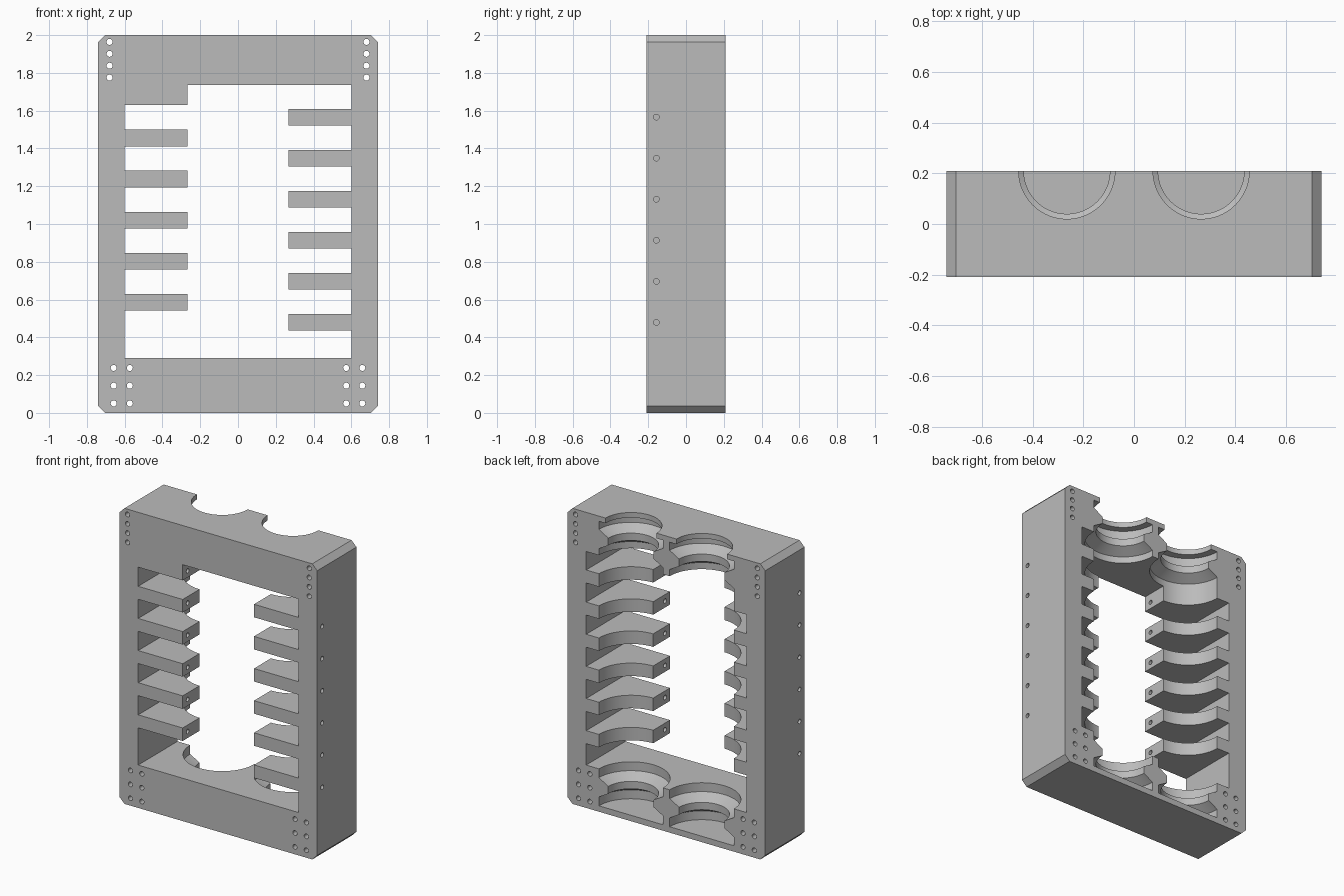
import bpy, bmesh, math
from mathutils import Matrix, Vector

if "Cube" in bpy.data.objects:
    bpy.data.objects.remove(bpy.data.objects["Cube"])

HALF_W, HALF_D, HEIGHT, CHAMFER = 0.74, 0.21, 2.0, 0.037
SLOT_X, TIP_X = 0.60, 0.267          # opening side walls, shelf tips
SLOT_LOW, SLOT_HIGH = 0.29, 1.735    # opening floor and ceiling
PITCH, SHELF = 0.2174, 0.088         # shelf spacing and thickness
RIGHT_Z = [0.479 + PITCH * i for i in range(6)]   # shelf centres at +x
LEFT_Z = [0.586 + PITCH * i for i in range(6)]    # shelf centres at -x

grey = bpy.data.materials.new("mid_grey")
grey.use_nodes = True
grey.diffuse_color = (0.5, 0.5, 0.5, 1)
grey.node_tree.nodes["Principled BSDF"].inputs["Base Color"].default_value = (0.5, 0.5, 0.5, 1)


def to_object(bm, name):
    bmesh.ops.recalc_face_normals(bm, faces=bm.faces)
    mesh = bpy.data.meshes.new(name)
    bm.to_mesh(mesh)
    bm.free()
    mesh.materials.append(grey)
    obj = bpy.data.objects.new(name, mesh)
    bpy.context.collection.objects.link(obj)
    return obj


def prism(name, outline, half_depth):
    """Extrude an x-z outline along y."""
    bm = bmesh.new()
    face = bm.faces.new([bm.verts.new((x, -half_depth, z)) for x, z in outline])
    side = bmesh.ops.extrude_face_region(bm, geom=[face])["geom"]
    verts = [v for v in side if isinstance(v, bmesh.types.BMVert)]
    bmesh.ops.translate(bm, verts=verts, vec=(0, 2 * half_depth, 0))
    return to_object(bm, name)


def lathe(name, profile, x, y, steps=96):
    """Spin a closed (radius, z) profile about a vertical axis."""
    bm = bmesh.new()
    verts = [bm.verts.new((r, 0, z)) for r, z in profile]
    edges = [bm.edges.new(pair) for pair in zip(verts, verts[1:])]
    bmesh.ops.spin(bm, geom=verts + edges, cent=(0, 0, 0), axis=(0, 0, 1),
                   angle=math.tau, steps=steps)
    bmesh.ops.remove_doubles(bm, verts=bm.verts, dist=0.0001)
    bmesh.ops.translate(bm, verts=bm.verts, vec=(x, y, 0))
    return to_object(bm, name)


def add_hole(bm, centre, radius, length, axis):
    turn = Vector((0, 0, 1)).rotation_difference(Vector(axis)).to_matrix().to_4x4()
    bmesh.ops.create_cone(bm, cap_ends=True, segments=24, radius1=radius, radius2=radius,
                          depth=length, matrix=Matrix.Translation(centre) @ turn)


def cut(body, cutter):
    mod = body.modifiers.new(cutter.name, "BOOLEAN")
    mod.operation, mod.solver, mod.object = "DIFFERENCE", "EXACT", cutter
    with bpy.context.temp_override(object=body, active_object=body):
        bpy.ops.object.modifier_apply(modifier=mod.name)
    bpy.data.objects.remove(cutter)


# Outer block with chamfered corners
w, c = HALF_W, CHAMFER
rack = prism("rack_frame", [(-w + c, 0), (w - c, 0), (w, c), (w, HEIGHT - c), (w - c, HEIGHT),
                            (-w + c, HEIGHT), (-w, HEIGHT - c), (-w, c)], HALF_D)

# Central opening, leaving comb-like shelves on both sides
outline = [(-SLOT_X, SLOT_LOW), (SLOT_X, SLOT_LOW)]
for z in RIGHT_Z:
    low, high = z - SHELF / 2, z + SHELF / 2
    outline += [(SLOT_X, low), (TIP_X, low), (TIP_X, high), (SLOT_X, high)]
outline += [(SLOT_X, SLOT_HIGH), (-TIP_X, SLOT_HIGH)]
top_low = LEFT_Z[-1] - SHELF / 2
outline += [(-TIP_X, top_low), (-SLOT_X, top_low)]
for z in reversed(LEFT_Z[:-1]):
    low, high = z - SHELF / 2, z + SHELF / 2
    outline += [(-SLOT_X, high), (-TIP_X, high), (-TIP_X, low), (-SLOT_X, low)]
cut(rack, prism("opening_cutter", outline, HALF_D + 0.1))

# Two round channels in the back, each with a neck at both ends and a top lip
WIDE, NECK, LIP = 0.24, 0.17, 0.19
profile = [(0, 0.04), (WIDE, 0.04), (WIDE, 0.10), (NECK, 0.14), (NECK, 0.19), (WIDE, 0.23),
           (WIDE, 1.78), (NECK, 1.82), (NECK, 1.87), (WIDE, 1.91), (WIDE, 1.965),
           (LIP, 1.965), (LIP, 2.1), (0, 2.1)]
for side in (-1, 1):
    cut(rack, lathe("channel_cutter", profile, side * 0.265, HALF_D))

# Screw holes through the front and rod holes through each shelf
bm = bmesh.new()
for side in (-1, 1):
    for i in range(4):
        add_hole(bm, (side * 0.68, 0, 1.775 + 0.063 * i), 0.016, 0.6, (0, 1, 0))
    for x in (0.573, 0.658):
        for i in range(3):
            add_hole(bm, (side * x, 0, 0.05 + 0.094 * i), 0.016, 0.6, (0, 1, 0))
    for z in (RIGHT_Z if side > 0 else LEFT_Z):
        add_hole(bm, (side * 0.5, -0.157, z), 0.015, 0.6, (1, 0, 0))
cut(rack, to_object(bm, "hole_cutter"))

# Smooth the round walls, keep the edges sharp
bpy.ops.object.select_all(action="DESELECT")
rack.select_set(True)
bpy.context.view_layer.objects.active = rack
bpy.ops.object.shade_smooth_by_angle(angle=math.radians(25))
